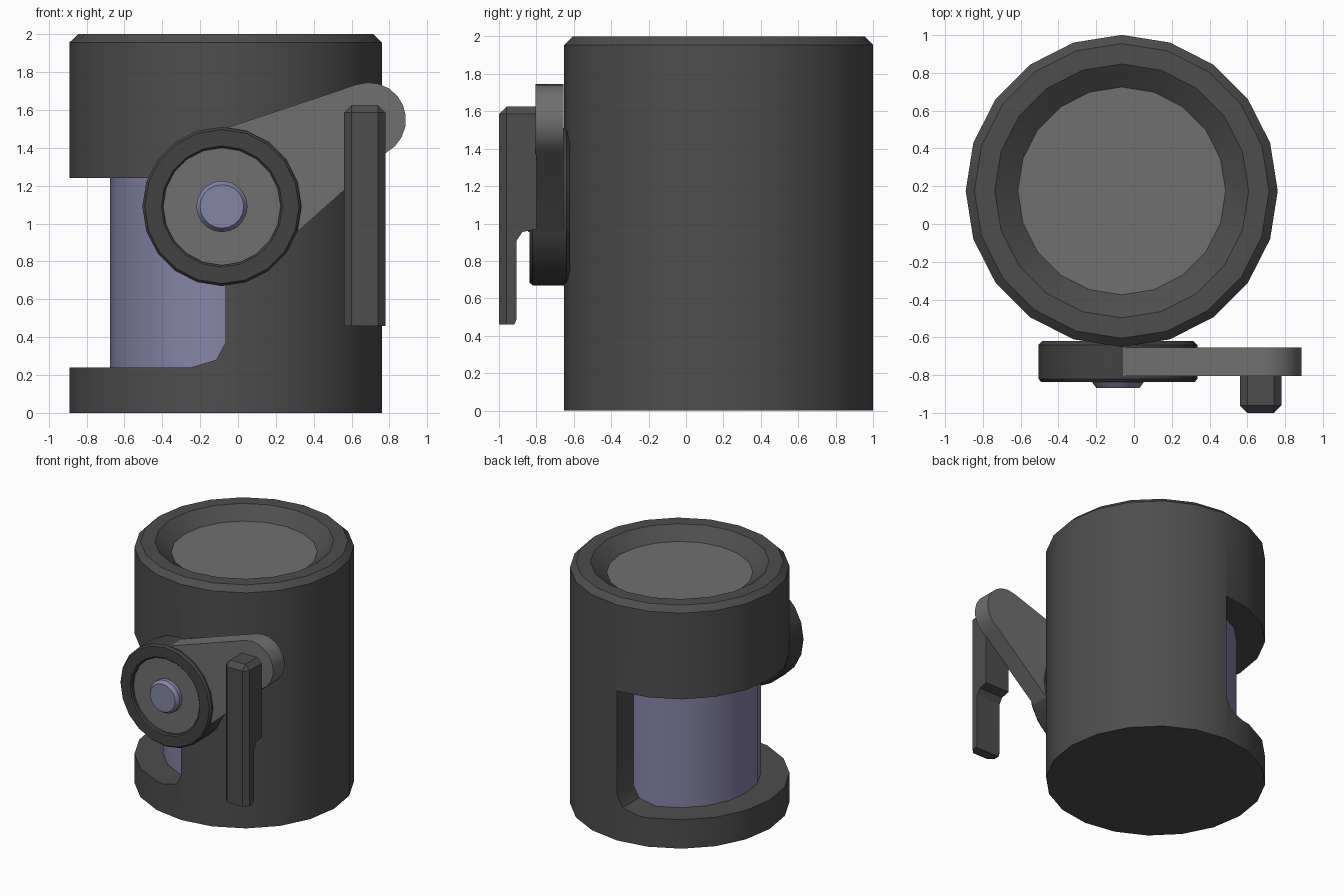
import bpy, bmesh, math
from mathutils import Matrix

if "Cube" in bpy.data.objects:
    bpy.data.objects.remove(bpy.data.objects["Cube"])


def material(name, rgb):
    m = bpy.data.materials.new(name)
    m.diffuse_color = (*rgb, 1)
    m.use_nodes = True
    m.node_tree.nodes["Principled BSDF"].inputs["Base Color"].default_value = m.diffuse_color
    return m


DARK = material("dark_grey", (0.075, 0.075, 0.075))
DARKER = material("darker_grey", (0.055, 0.055, 0.055))
LIGHT = material("mid_grey", (0.16, 0.16, 0.16))
VIOLET = material("muted_violet", (0.24, 0.23, 0.38))


def finish(name, bm, mat):
    bmesh.ops.recalc_face_normals(bm, faces=bm.faces)
    me = bpy.data.meshes.new(name)
    bm.to_mesh(me)
    bm.free()
    ob = bpy.data.objects.new(name, me)
    bpy.context.collection.objects.link(ob)
    me.materials.append(mat)
    return ob


def activate(ob):
    bpy.ops.object.select_all(action='DESELECT')
    ob.select_set(True)
    bpy.context.view_layer.objects.active = ob


def smooth(ob):
    activate(ob)
    bpy.ops.object.shade_smooth_by_angle(angle=math.radians(30))


def lathe(name, profile, mat, place, sides=20):
    """Revolve (radius, height) points around z, cap both ends, then place."""
    bm = bmesh.new()
    rings = [[bm.verts.new((r * math.cos(2 * math.pi * i / sides),
                            r * math.sin(2 * math.pi * i / sides), h))
              for i in range(sides)] for r, h in profile]
    for a, b in zip(rings, rings[1:]):
        for i in range(sides):
            j = (i + 1) % sides
            bm.faces.new((a[i], a[j], b[j], b[i]))
    bm.faces.new(rings[0][::-1])
    bm.faces.new(rings[-1])
    bm.transform(place)
    return finish(name, bm, mat)


def prism(points, offset):
    """Extrude a flat 3D outline along an offset."""
    bm = bmesh.new()
    face = bm.faces.new([bm.verts.new(p) for p in points])
    ext = bmesh.ops.extrude_face_region(bm, geom=[face], use_keep_orig=True)
    verts = [v for v in ext["geom"] if isinstance(v, bmesh.types.BMVert)]
    bmesh.ops.translate(bm, verts=verts, vec=offset)
    bmesh.ops.recalc_face_normals(bm, faces=bm.faces)
    return bm


CX, CY = -0.065, 0.175
UPRIGHT = Matrix.Translation((CX, CY, 0))
# Lathe height becomes distance towards the front (-y)
FORWARD = Matrix.Translation((-0.085, 0, 1.09)) @ Matrix.Rotation(math.pi / 2, 4, 'X')

# Housing with chamfered rim, dished top and side window
housing = lathe("housing", [(0.826, 0), (0.826, 1.955), (0.78, 2), (0.672, 2),
                            (0.55, 1.91), (0.55, 1.87)], DARK, UPRIGHT)
window = [(-1.5, 0.24), (-0.25, 0.24), (-0.115, 0.28), (-0.067, 0.37),
          (-0.067, 1.24), (-1.5, 1.24)]
cutter = finish("window_cutter", prism([(x, -1.5, z) for x, z in window], (0, 3, 0)), DARK)
cutter.hide_render = True
activate(housing)
mod = housing.modifiers.new("window", 'BOOLEAN')
mod.operation = 'DIFFERENCE'
mod.solver = 'EXACT'
mod.object = cutter
bpy.ops.object.modifier_apply(modifier=mod.name)
bpy.data.objects.remove(cutter)
smooth(housing)

# Plate in the dished top and the drum behind the window
smooth(lathe("top_plate", [(0.55, 1.86), (0.55, 1.91)], LIGHT, UPRIGHT))
smooth(lathe("inner_drum", [(0.61, 0.1), (0.61, 1.4)], VIOLET, UPRIGHT))

# Crank wheel: rim, recessed disc and hub
smooth(lathe("wheel_rim", [(0.40, 0.62), (0.42, 0.64), (0.42, 0.82), (0.407, 0.836),
                           (0.32, 0.836), (0.31, 0.825), (0.31, 0.78)], DARKER, FORWARD))
smooth(lathe("wheel_disc", [(0.31, 0.77), (0.31, 0.805)], LIGHT, FORWARD))
smooth(lathe("wheel_hub", [(0.135, 0.78), (0.135, 0.84), (0.115, 0.867)], VIOLET, FORWARD))

# Crank arm with rounded end
arc = [math.radians(108 - 170 * i / 10) for i in range(11)]
arm = [(-0.06, 1.505)] + [(0.69 + 0.197 * math.cos(a), 1.548 + 0.197 * math.sin(a))
                          for a in arc] + [(0.29, 0.935), (-0.06, 0.935)]
smooth(finish("crank_arm", prism([(x, -0.805, z) for x, z in arm], (0, 0.15, 0)), LIGHT))

# Handle grip, with chamfers on its front and top edges
grip = [(-1, 0.46), (-1, 1.625), (-0.80, 1.625), (-0.80, 0.97), (-0.875, 0.955),
        (-0.905, 0.91), (-0.905, 0.49), (-0.918, 0.46)]
bm = prism([(0.56, y, z) for y, z in grip], (0.22, 0, 0))
chosen = []
for e in bm.edges:
    a, b = (v.co for v in e.verts)
    along_x = abs(a.x - b.x) > 0.1
    front = a.y < -0.99 and b.y < -0.99
    top = a.z > 1.62 and b.z > 1.62
    if (front and top) if along_x else (front or top):
        chosen.append(e)
bmesh.ops.bevel(bm, geom=chosen, offset=0.04, offset_type='OFFSET', segments=1,
                affect='EDGES', profile=0.5)
smooth(finish("handle_grip", bm, DARK))
